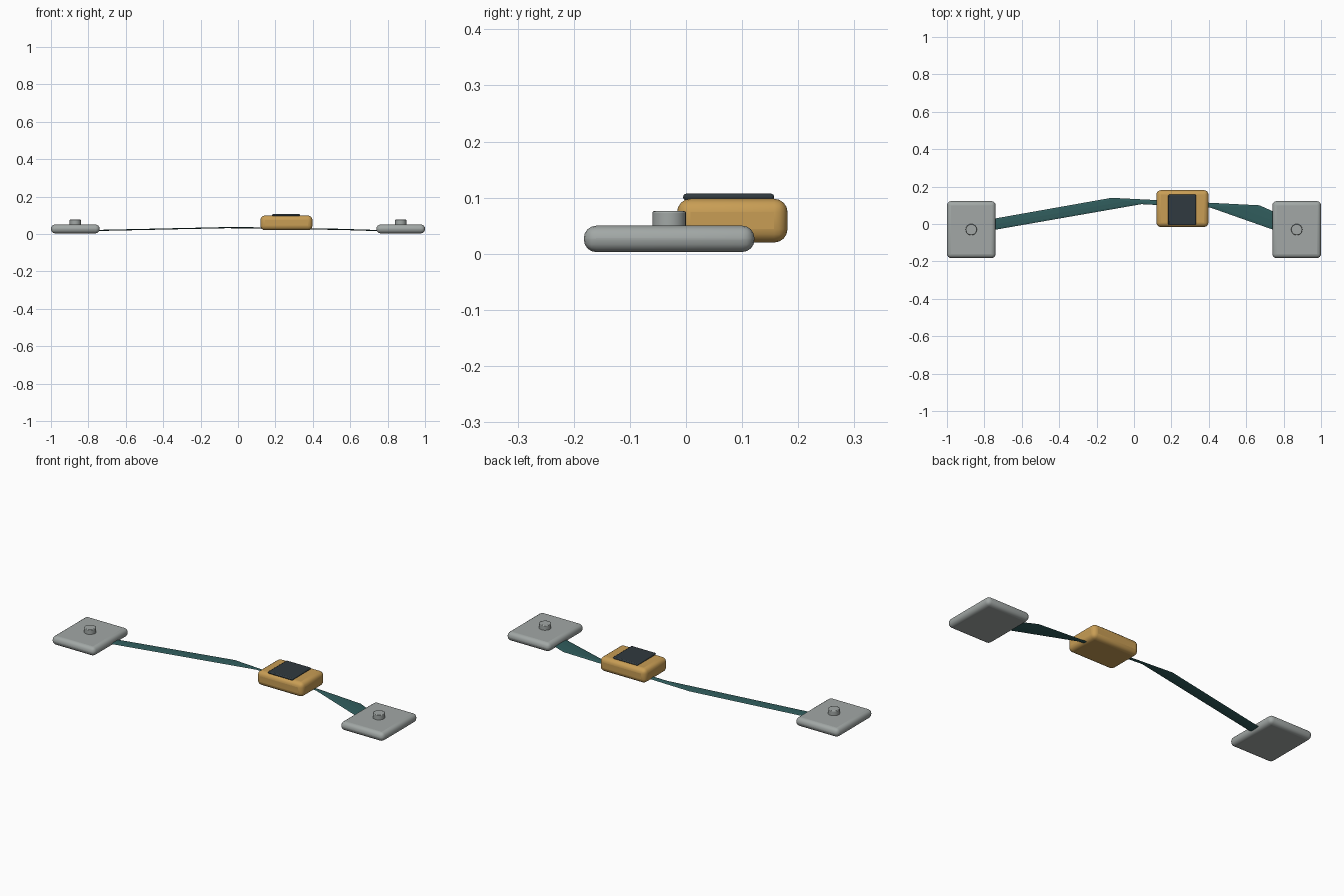
import bpy
from math import cos, sin, pi, radians

if "Cube" in bpy.data.objects:
    bpy.data.objects.remove(bpy.data.objects["Cube"])


def material(name, rgb):
    m = bpy.data.materials.new(name)
    m.diffuse_color = (*rgb, 1)
    m.use_nodes = True
    m.node_tree.nodes["Principled BSDF"].inputs["Base Color"].default_value = m.diffuse_color
    return m


GREY = material("plate_grey", (0.36, 0.39, 0.38))
AMBER = material("case_amber", (0.58, 0.34, 0.09))
DARK = material("panel_dark", (0.03, 0.042, 0.05))
TEAL = material("strap_teal", (0.03, 0.11, 0.11))


def finish(ob, name, mat, bevel, segments):
    ob.name = name
    ob.data.materials.append(mat)
    if bevel:
        b = ob.modifiers.new("bevel", 'BEVEL')
        b.width, b.segments = bevel, segments
        b.limit_method = 'ANGLE'
    bpy.ops.object.shade_smooth_by_angle(angle=radians(35))


def box(name, lo, hi, mat, bevel, segments=4):
    bpy.ops.mesh.primitive_cube_add(size=1, location=[(a + b) / 2 for a, b in zip(lo, hi)])
    ob = bpy.context.object
    ob.scale = [b - a for a, b in zip(lo, hi)]
    bpy.ops.object.transform_apply(location=False, rotation=False, scale=True)
    finish(ob, name, mat, bevel, segments)


# End plates with a round stud on top
for side, s in (("left", -1), ("right", 1)):
    box(side + "_plate", (s * 0.87 - 0.13, -0.182, 0.003), (s * 0.87 + 0.13, 0.122, 0.05), GREY, 0.022)
    bpy.ops.mesh.primitive_cylinder_add(vertices=24, radius=0.03, depth=0.03,
                                        location=(s * 0.87, -0.03, 0.061))
    finish(bpy.context.object, side + "_stud", GREY, 0.003, 2)

# Control case and its dark top panel
box("case", (0.12, -0.016, 0.02), (0.398, 0.181, 0.098), AMBER, 0.024)
box("case_panel", (0.183, -0.005, 0.095), (0.331, 0.157, 0.107), DARK, 0.005, 2)

# Flat strap lofted through skewed sections: lower edge point, upper edge point
sections = [
    ((-0.87, -0.053, 0.016), (-0.87, 0.007, 0.016)),
    ((0.04, 0.106, 0.035), (-0.12, 0.14, 0.033)),
    ((0.41, 0.087, 0.028), (0.67, 0.10, 0.021)),
    ((0.87, -0.075, 0.014), (0.87, 0.012, 0.014)),
]
N = 8
verts, faces = [], []
for lo, hi in sections:
    for k in range(N):
        a = 2 * pi * k / N
        t = 0.5 + 0.5 * cos(a)
        x, y, z = (p + (q - p) * t for p, q in zip(lo, hi))
        verts.append((x, y, z + 0.003 * sin(a)))
for i in range(len(sections) - 1):
    for k in range(N):
        j = (k + 1) % N
        faces.append((i * N + k, i * N + j, i * N + N + j, i * N + N + k))
faces += [tuple(range(N))[::-1], tuple(range(len(verts) - N, len(verts)))]
me = bpy.data.meshes.new("strap")
me.from_pydata(verts, [], [f[::-1] for f in faces])
strap = bpy.data.objects.new("strap", me)
bpy.context.collection.objects.link(strap)
me.materials.append(TEAL)

# Make strap normals consistent
import bmesh
bm = bmesh.new()
bm.from_mesh(me)
bmesh.ops.recalc_face_normals(bm, faces=bm.faces)
bm.to_mesh(me)
bm.free()
